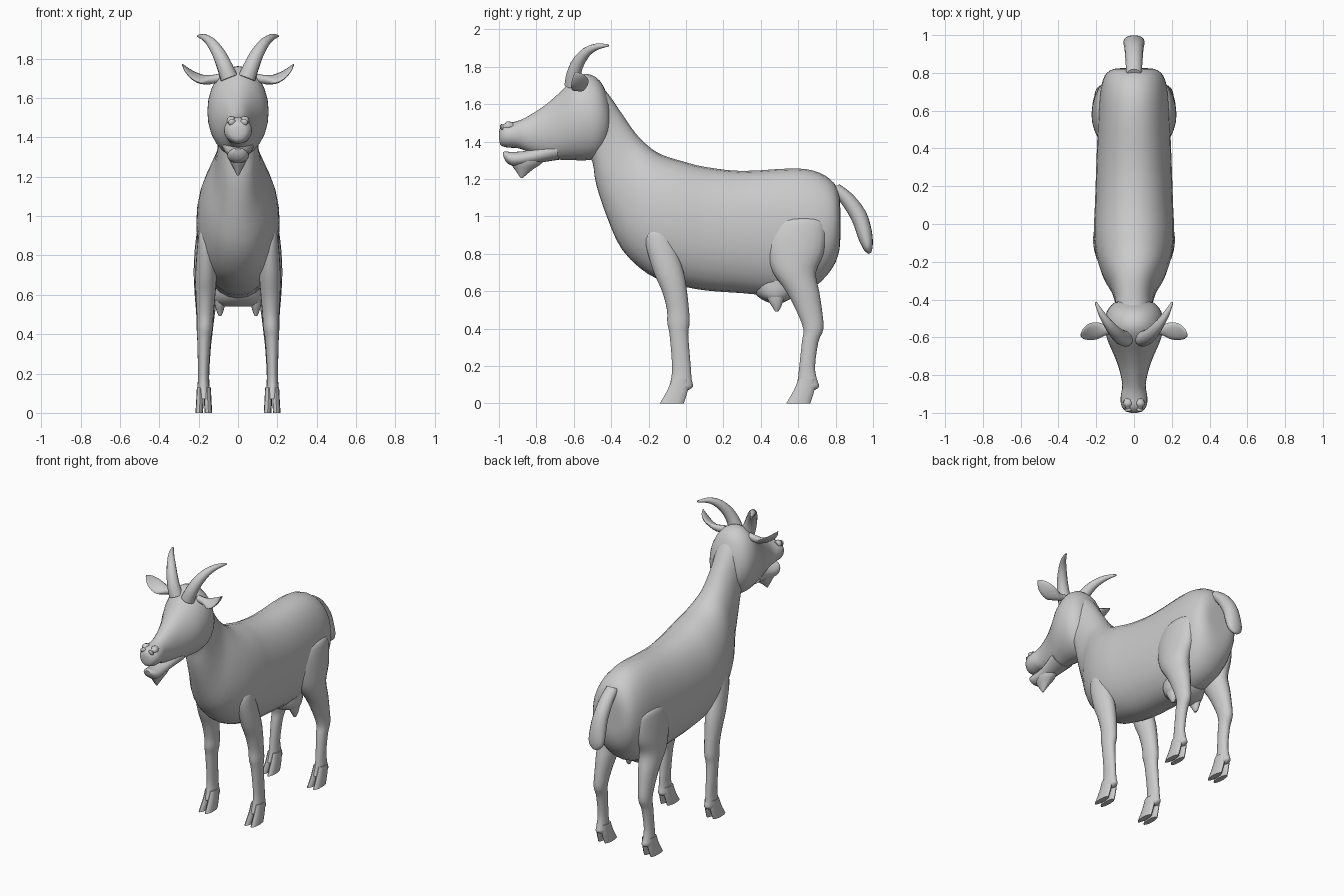
import bpy, bmesh, math
from mathutils import Vector as V

coat = bpy.data.materials.new("pale grey coat")
coat.diffuse_color = (0.6, 0.6, 0.6, 1)


def spline(a, b, c, d, t):
    return 0.5 * (2 * b + (c - a) * t + (2 * a - 5 * b + 4 * c - d) * t * t
                  + (3 * b - a - 3 * c + d) * t ** 3)


def loft(name, rings, sides=20, steps=3, power=1.0, mirror=False):
    """Skin smooth cross-sections, each given as (centre, half axis, half axis)."""
    n, fine = len(rings), []
    for i in range(n - 1):
        four = [rings[max(0, min(n - 1, i + k))] for k in (-1, 0, 1, 2)]
        for s in range(steps):
            fine.append([spline(*[r[k] for r in four], s / steps) for k in range(3)])
    fine.append(rings[-1])
    bm = bmesh.new()
    loops = []
    for c, u, w in fine:
        loop = []
        for k in range(sides):
            a = 2 * math.pi * k / sides
            ca, sa = math.cos(a), math.sin(a)
            loop.append(bm.verts.new(c + u * math.copysign(abs(ca) ** power, ca)
                                     + w * math.copysign(abs(sa) ** power, sa)))
        loops.append(loop)
    for p, q in zip(loops, loops[1:]):
        for k in range(sides):
            j = (k + 1) % sides
            bm.faces.new((p[k], p[j], q[j], q[k]))
    bm.faces.new(loops[0])
    bm.faces.new(loops[-1])
    bmesh.ops.recalc_face_normals(bm, faces=bm.faces)
    mesh = bpy.data.meshes.new(name)
    bm.to_mesh(mesh)
    bm.free()
    mesh.materials.append(coat)
    ob = bpy.data.objects.new(name, mesh)
    bpy.context.collection.objects.link(ob)
    if mirror:
        ob.modifiers.new("mirror", 'MIRROR').use_mirror_merge = False
    bpy.ops.object.select_all(action='DESELECT')
    ob.select_set(True)
    bpy.context.view_layer.objects.active = ob
    bpy.ops.object.shade_smooth_by_angle(angle=math.radians(50))
    return ob


def profile(rows):
    """Rows: top y, top z, bottom y, bottom z, half width."""
    return [(V((0, (a + c) / 2, (b + d) / 2)), V((w, 0, 0)),
             V((0, (a - c) / 2, (b - d) / 2))) for a, b, c, d, w in rows]


def upright(rows):
    """Rows: z, front y, back y, inner x, outer x."""
    return [(V(((e + f) / 2, (a + b) / 2, z)), V(((f - e) / 2, 0, 0)),
             V((0, (b - a) / 2, 0))) for z, a, b, e, f in rows]


def tube(path):
    """Rows: x, y, z, radius; round rings square to the path."""
    pts, out = [V(p[:3]) for p in path], []
    for i, p in enumerate(pts):
        t = (pts[min(i + 1, len(pts) - 1)] - pts[max(i - 1, 0)]).normalized()
        u = t.cross(V((0, 1, 0.3))).normalized()
        out.append((p, u * path[i][3], t.cross(u) * path[i][3]))
    return out


# Trunk and neck
loft("body", profile([
    (.825, 1.03, .825, .92, .05), (.82, 1.11, .82, .82, .11), (.79, 1.18, .78, .72, .155),
    (.71, 1.235, .68, .62, .18), (.58, 1.257, .52, .575, .19), (.3, 1.243, .3, .59, .2),
    (.1, 1.265, .1, .605, .207), (-.02, 1.295, -.05, .635, .212),
    (-.13, 1.33, -.2, .69, .2), (-.2, 1.375, -.34, .82, .165), (-.27, 1.445, -.42, .99, .12),
    (-.35, 1.56, -.48, 1.17, .1), (-.42, 1.66, -.5, 1.29, .1), (-.48, 1.72, -.54, 1.35, .09)]),
    sides=28, power=.93)

# Skull and muzzle
loft("head", profile([
    (-.405, 1.55, -.405, 1.46, .05), (-.415, 1.63, -.42, 1.38, .105),
    (-.46, 1.725, -.47, 1.315, .145), (-.53, 1.762, -.54, 1.30, .156),
    (-.6, 1.735, -.62, 1.302, .142), (-.68, 1.658, -.70, 1.305, .108),
    (-.76, 1.59, -.77, 1.32, .08), (-.86, 1.527, -.84, 1.345, .062),
    (-.92, 1.505, -.90, 1.365, .07), (-.965, 1.497, -.95, 1.368, .068),
    (-.992, 1.475, -.987, 1.378, .047), (-1.0, 1.45, -.998, 1.4, .02)]), sides=24)
loft("lower_jaw", profile([
    (-.70, 1.41, -.68, 1.303, .08), (-.84, 1.355, -.80, 1.285, .056),
    (-.93, 1.345, -.91, 1.268, .055), (-.965, 1.348, -.955, 1.285, .042),
    (-.98, 1.342, -.975, 1.315, .02)]))
loft("beard", upright([
    (1.33, -.93, -.74, -.05, .05), (1.285, -.935, -.77, -.045, .045),
    (1.25, -.915, -.82, -.028, .028), (1.205, -.884, -.874, -.004, .004)]), sides=12)
loft("nostril", tube([(.03, -.925, 1.485, .018), (.033, -.955, 1.483, .025),
                      (.03, -.982, 1.475, .02), (.025, -.99, 1.47, .006)]),
     sides=10, mirror=True)

# Horns
loft("horn", tube([(.045, -.605, 1.70, .045), (.068, -.6, 1.76, .04), (.098, -.575, 1.825, .034),
                   (.135, -.53, 1.88, .026), (.172, -.475, 1.908, .017),
                   (.203, -.415, 1.914, .006)]), sides=12, mirror=True)

# Leaf-shaped ears
ear = [(.10, -.56, 1.70, .02, .022), (.145, -.56, 1.692, .024, .022), (.19, -.565, 1.696, .044, .014),
       (.235, -.57, 1.718, .044, .01), (.268, -.58, 1.748, .028, .007), (.283, -.59, 1.77, .004, .003)]
loft("ear", [(V((x, y, z)), V((0, w, w * .45)), V((-.5 * t, -.4 * t, t)))
             for x, y, z, w, t in ear], sides=12, mirror=True)

# Legs
loft("front_leg", upright([
    (.935, -.17, -.12, .155, .175), (.92, -.205, -.085, .13, .196), (.85, -.215, -.06, .115, .207),
    (.7, -.172, -.012, .108, .217), (.6, -.128, .005, .115, .215), (.5, -.102, .016, .124, .21),
    (.43, -.1, .02, .128, .21), (.37, -.088, .012, .138, .207), (.2, -.074, .025, .148, .203),
    (.13, -.08, .03, .145, .206), (.09, -.09, .037, .14, .208), (.07, -.095, .01, .142, .206)]),
    mirror=True)
loft("rear_leg", upright([
    (.992, .57, .67, .14, .175), (.975, .49, .73, .11, .197), (.9, .435, .748, .09, .212),
    (.8, .432, .735, .085, .222), (.7, .465, .695, .085, .225), (.6, .535, .712, .1, .22),
    (.5, .588, .727, .118, .212), (.4, .627, .735, .13, .208), (.33, .62, .708, .138, .205),
    (.2, .606, .69, .146, .203), (.13, .598, .7, .144, .206), (.09, .588, .712, .14, .208),
    (.07, .58, .685, .142, .206)]), mirror=True)

# Cloven hooves, two toes on each foot
for name, y in (("front", 0.0), ("rear", .676)):
    for side, x in (("inner", .154), ("outer", .193)):
        s = -1 if side == "inner" else 1
        loft(f"{name}_{side}_toe", upright([
            (.13, y - .075, y + .012, x - .016, x + .016),
            (.07, y - .1, y + .01, x - .019, x + .019),
            (0, y - .14, y - .012, x - .019 + s * .004, x + .019 + s * .004)]),
            sides=12, mirror=True)

# Tail
tail = [(.79, 1.155, .04, .035), (.86, 1.095, .045, .04), (.925, 1.0, .05, .045),
        (.958, .9, .056, .042), (.975, .835, .05, .028), (.984, .803, .015, .008)]
loft("tail", [(V((0, y, z)), V((w, 0, 0)), V((0, t * .85, t * .5))) for y, z, w, t in tail], sides=16)

# Udder and teats
loft("udder", upright([
    (.68, .34, .62, -.13, .13), (.6, .36, .6, -.13, .13), (.56, .4, .56, -.115, .115),
    (.54, .44, .52, -.07, .07)]))
loft("teat", upright([
    (.6, .42, .54, .05, .125), (.55, .44, .52, .065, .118), (.515, .462, .508, .075, .108),
    (.493, .475, .495, .084, .098)]), sides=12, mirror=True)
